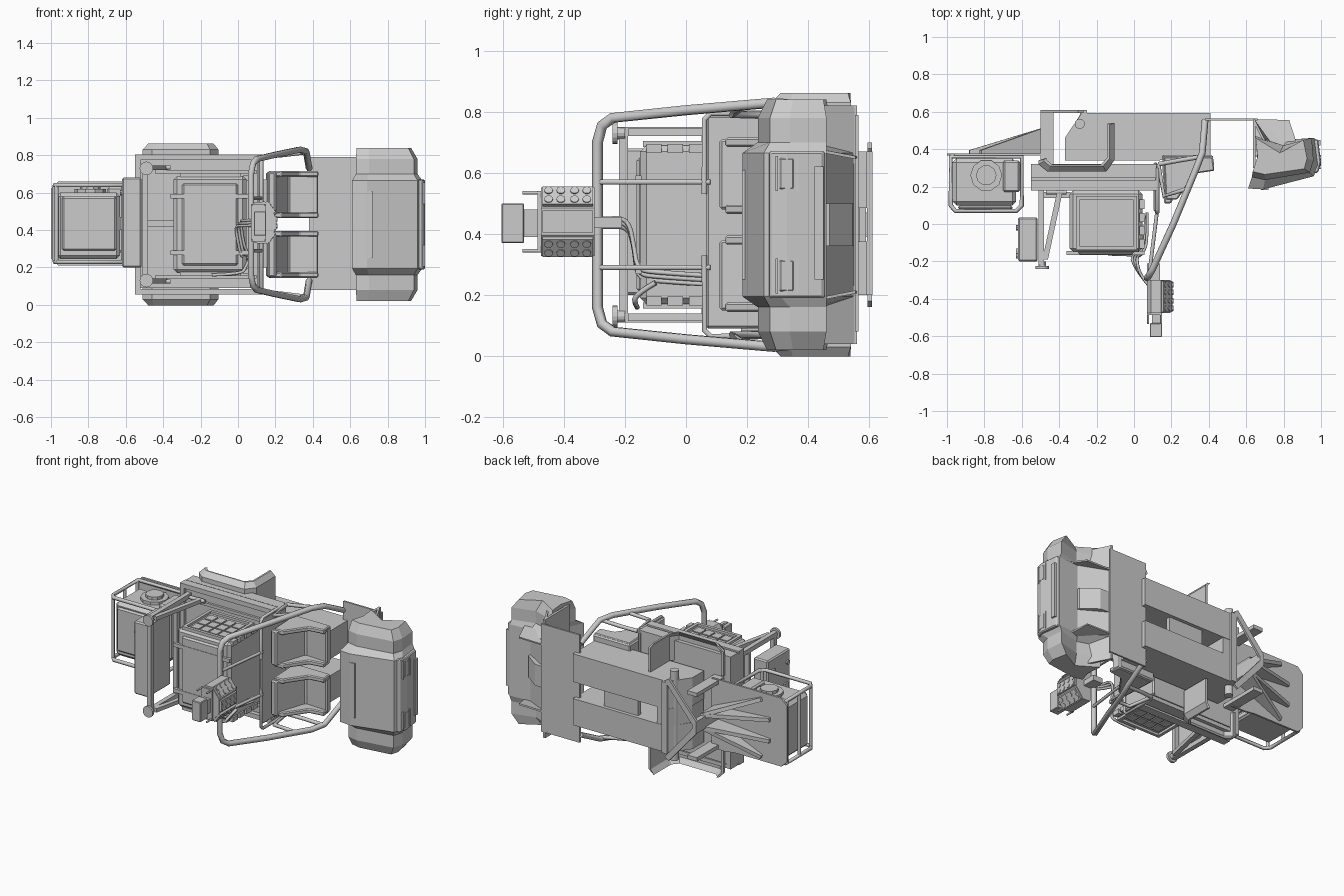
import bpy, bmesh
from math import cos, sin, pi
from mathutils import Vector

C = 0.43  # vehicle lies on its side: forward = +x, up = -y, lateral = z about C


def finish(name, bm, bevel=0.0):
    bmesh.ops.recalc_face_normals(bm, faces=bm.faces)
    me = bpy.data.meshes.new(name)
    bm.to_mesh(me)
    bm.free()
    ob = bpy.data.objects.new(name, me)
    bpy.context.collection.objects.link(ob)
    if bevel:
        m = ob.modifiers.new("bevel", "BEVEL")
        m.width, m.segments, m.limit_method = bevel, 1, "ANGLE"
    return ob


def loft(name, rings, bevel=0.0):
    bm = bmesh.new()
    vs = [[bm.verts.new(p) for p in r] for r in rings]
    n = len(vs[0])
    for a, b in zip(vs, vs[1:]):
        for i in range(n):
            j = (i + 1) % n
            bm.faces.new((a[i], a[j], b[j], b[i]))
    bm.faces.new(vs[0])
    bm.faces.new(vs[-1])
    return finish(name, bm, bevel)


def prism(name, pts, z0, z1, bevel=0.0):
    return loft(name, [[(x, y, z) for x, y in pts] for z in (z0, z1)], bevel)


def box(name, x0, x1, y0, y1, z0, z1, bevel=0.0):
    return prism(name, [(x0, y0), (x1, y0), (x1, y1), (x0, y1)], z0, z1, bevel)


def cyl(name, a, b, r, n=12):
    a, b = Vector(a), Vector(b)
    q = (b - a).to_track_quat("Z", "Y")
    ring = [q @ Vector((r * cos(2 * pi * i / n), r * sin(2 * pi * i / n), 0)) for i in range(n)]
    return loft(name, [[p + c for p in ring] for c in (a, b)])


def tube(name, pts, r, smooth=False, cyclic=False):
    cu = bpy.data.curves.new(name, "CURVE")
    cu.dimensions, cu.bevel_depth, cu.bevel_resolution, cu.use_fill_caps = "3D", r, 1, True
    sp = cu.splines.new("NURBS" if smooth else "POLY")
    sp.points.add(len(pts) - 1)
    for p, co in zip(sp.points, pts):
        p.co = (*co, 1)
    sp.use_cyclic_u = cyclic
    if smooth:
        sp.use_endpoint_u, sp.order_u, sp.resolution_u = True, 3, 4
    tmp = bpy.data.objects.new(name, cu)
    bpy.context.collection.objects.link(tmp)
    me = bpy.data.meshes.new_from_object(tmp.evaluated_get(bpy.context.evaluated_depsgraph_get()))
    bpy.data.objects.remove(tmp)
    ob = bpy.data.objects.new(name, me)
    bpy.context.collection.objects.link(ob)
    return ob


def side_box(name, s, x0, x1, y0, y1, w0, w1, bevel=0.0):
    return box(name, x0, x1, y0, y1, C + s * w0, C + s * w1, bevel)


def fin(name, pts, t=0.012):
    p = [Vector(q) for q in pts]
    n = (p[1] - p[0]).cross(p[2] - p[0]).normalized() * t / 2
    return loft(name, [[q + n for q in p], [q - n for q in p]])


# chassis tub: two sides, closed rear, long slot between, recessed middle panel
tub = [(-0.37, 0.34), (-0.37, 0.46), (-0.28, 0.593), (0.41, 0.593), (0.41, 0.37), (0.13, 0.34)]
prism("tub_side_low", tub, 0.2, 0.375)
prism("tub_side_high", tub, 0.485, 0.67)
box("tub_middle_panel", -0.05, 0.2, 0.54, 0.57, 0.37, 0.49)
prism("tub_rear", [(-0.365, 0.34), (-0.365, 0.46), (-0.285, 0.59), (-0.2, 0.59), (-0.2, 0.34)], 0.37, 0.49)
box("cab_floor_front", 0.38, 0.66, 0.553, 0.565, 0.08, 0.79)

# cargo bed with rim and front bulkhead
box("bed_floor", -0.53, 0.12, 0.2, 0.32, 0.09, 0.79)
for s in (-1, 1):
    side_box("bed_rail_upper", s, -0.55, 0.12, 0.18, 0.235, 0.345, 0.375)
    side_box("bed_rail_lower", s, -0.55, 0.12, 0.245, 0.32, 0.345, 0.37)
    side_box("bed_strip", s, -0.44, 0.1, 0.185, 0.21, 0.27, 0.29)
    tube("bulkhead_edge", [(0.125, 0.3, C + s * 0.365), (0.125, 0.08, C + s * 0.365), (0.125, 0.06, C + s * 0.345),
                           (0.125, 0.06, C + s * 0.1)], 0.01)
box("bed_end", -0.55, -0.52, 0.18, 0.32, 0.07, 0.79)
box("bulkhead", 0.105, 0.125, 0.065, 0.33, 0.09, 0.79, 0.008)

# engine box with frames, side grille and cap
box("engine_box", -0.345, 0.045, -0.15, 0.18, 0.17, 0.69, 0.02)
box("engine_cap", -0.3, 0.0, -0.162, -0.14, 0.21, 0.65, 0.01)
for z in (0.28, 0.58):
    box("engine_strap", -0.36, 0.055, -0.165, -0.145, z - 0.012, z + 0.012)
for s in (-1, 1):
    for x0, x1, y0, y1 in ((-0.31, 0.015, -0.14, -0.12), (-0.31, 0.015, 0.13, 0.15),
                           (-0.31, -0.29, -0.12, 0.13), (-0.005, 0.015, -0.12, 0.13)):
        side_box("engine_panel_frame", s, x0, x1, y0, y1, 0.255, 0.275)
    for i in range(4):
        for j in range(3):
            x, y = -0.275 + i * 0.066, -0.1 + j * 0.072
            side_box("engine_vent", s, x, x + 0.056, y, y + 0.062, 0.255, 0.266)
for y in (-0.13, -0.06, 0.01, 0.08):
    for z in (0.165, 0.665):
        box("engine_clip", 0.03, 0.055, y, y + 0.05, z, z + 0.03)

# rear rack: posts, braces, lamps on top, cross bars
for s in (-1, 1):
    w = lambda d: C + s * d
    side_box("rack_post", s, -0.51, -0.48, -0.22, 0.32, 0.29, 0.32)
    loft("rack_brace", [[(x, y, w(d)) for x, d in ((x0, .29), (x0 + .03, .29), (x0 + .03, .315), (x0, .315))]
                        for x0, y in ((-0.41, 0.18), (-0.49, -0.19))])
    cyl("rack_lamp", (-0.49, -0.24, w(0.3)), (-0.49, -0.225, w(0.3)), 0.036, 16)
    cyl("rack_lamp_base", (-0.49, -0.225, w(0.3)), (-0.49, -0.2, w(0.3)), 0.02)
    side_box("rack_leg", s, -0.5, -0.43, 0.31, 0.6, 0.2, 0.225)
    tube("rack_stay", [(-0.47, 0.17, w(0.305)), (-0.36, 0.17, w(0.305))], 0.012)
box("rack_top_bar", -0.51, -0.48, -0.22, -0.19, 0.13, 0.73)
box("rack_mid_bar", -0.51, -0.48, 0.05, 0.075, 0.13, 0.73)
box("rack_centre_bar", -0.48, -0.34, 0.14, 0.17, 0.42, 0.455)
box("rack_locker", -0.62, -0.515, -0.2, 0.035, 0.2, 0.68, 0.008)
box("rack_locker_latch", -0.63, -0.6, -0.17, -0.13, 0.4, 0.47)
for y in (-0.17, -0.02):
    cyl("rack_locker_knob", (-0.63, y, 0.6), (-0.615, y, 0.6), 0.015, 8)

# tail deck with tapering radiating fins underneath
deck = [(-1, 0.25), (-0.96, 0.21), (-0.62, 0.21), (-0.55, 0.2), (-0.45, 0.2),
        (-0.45, 0.66), (-0.55, 0.66), (-0.62, 0.66), (-0.96, 0.66), (-1, 0.62)]
loft("tail_deck", [[(x, y, z) for x, z in deck] for y in (0.365, 0.378)])
for s in (-1, 1):
    for tx, tw in ((-0.88, 0.07), (-0.82, 0.19)):
        fin("tail_fin", [(tx, 0.375, C + s * tw), (-0.47, 0.375, C + s * 0.04), (-0.47, 0.52, C + s * 0.04),
                         (tx, 0.395, C + s * tw)], 0.025)
    fin("rear_stay", [(-0.27, 0.602, C + s * 0.25), (-0.3, 0.602, C + s * 0.27), (-0.5, 0.602, C + s * 0.04),
                      (-0.47, 0.602, C + s * 0.015)], 0.015)
box("rear_cross_plate", -0.5, -0.47, 0.34, 0.61, 0.39, 0.47)
box("rear_beam", -0.29, -0.25, 0.592, 0.61, 0.2, 0.67)
cyl("rear_axle", (-0.29, 0.535, 0.14), (-0.29, 0.535, 0.73), 0.027, 14)

# generator inside a tube cage on the tail deck
box("generator_body", -0.97, -0.63, 0.1, 0.35, 0.245, 0.6, 0.02)
box("generator_side_unit", -0.7, -0.61, 0.17, 0.34, 0.28, 0.63, 0.01)
cyl("generator_drum", (-0.79, 0.26, 0.55), (-0.79, 0.26, 0.62), 0.085, 10)
cyl("generator_drum_cap", (-0.79, 0.26, 0.62), (-0.79, 0.26, 0.64), 0.055, 10)
box("generator_top_panel", -0.94, -0.65, 0.075, 0.1, 0.29, 0.58, 0.01)
for z in (0.23, 0.64):
    tube("cage_loop", [(-0.98, 0.36, z), (-0.98, 0.1, z), (-0.955, 0.07, z),
                       (-0.63, 0.07, z), (-0.6, 0.1, z), (-0.6, 0.36, z)], 0.012, cyclic=True)
for x, y in ((-0.97, 0.085), (-0.615, 0.085), (-0.98, 0.22), (-0.98, 0.35), (-0.6, 0.35)):
    tube("cage_bar", [(x, y, 0.23), (x, y, 0.64)], 0.011)

# rear wheel fenders: bent sheet with chamfered outer lip, open behind
outer = [(-0.105, 0.54), (-0.105, 0.34), (-0.15, 0.28), (-0.46, 0.28), (-0.51, 0.32), (-0.51, 0.34)]
inner = [(-0.12, 0.54), (-0.12, 0.345), (-0.157, 0.295), (-0.455, 0.295), (-0.495, 0.328), (-0.495, 0.34)]
lip = [(-0.13, 0.53), (-0.13, 0.35), (-0.165, 0.31), (-0.45, 0.31), (-0.48, 0.335), (-0.48, 0.345)]
lip_in = [(x + (-0.012 if x > -0.3 else 0.012), y + 0.008) for x, y in lip]
for s in (-1, 1):
    loft("rear_fender", [[(x, y, C + s * d) for x, y in p] for p, d in
                         ((outer + inner[::-1], 0.24), (outer + inner[::-1], 0.4), (lip + lip_in[::-1], 0.432))])

# roll cage
half = [(0.38, 0.555, 0.3), (0.365, 0.38, 0.39), (0.33, 0.29, 0.4), (0.21, 0.0, 0.375), (0.1, -0.24, 0.35),
        (0.08, -0.275, 0.325), (0.07, -0.29, 0.27)]
tube("roll_hoop", [(x, y, C + d) for x, y, d in half] + [(x, y, C - d) for x, y, d in half[::-1]], 0.018)
for s in (-1, 1):
    w = lambda d: C + s * d
    tube("cage_inner_brace", [(0.29, 0.19, w(0.39)), (0.16, 0.15, w(0.36)), (0.13, 0.32, w(0.36))], 0.012)
    tube("cage_seat_rail", [(0.13, 0.32, w(0.36)), (0.24, 0.34, w(0.37)), (0.36, 0.36, w(0.385))], 0.012)
    tube("cage_back_brace", [(0.08, -0.28, w(0.14)), (0.125, 0.08, w(0.14))], 0.01)

# bucket seats with slanted bolsters
for s in (-1, 1):
    w = lambda d: C + s * d
    prism("seat", [(0.15, 0.37), (0.42, 0.37), (0.43, 0.31), (0.27, 0.32), (0.2, 0.11), (0.16, 0.11)],
          w(0.05), w(0.28), 0.008)
    for d in (0.035, 0.255):
        prism("seat_bolster", [(0.16, 0.36), (0.42, 0.36), (0.43, 0.285), (0.33, 0.27), (0.23, 0.13), (0.17, 0.13)],
              w(d), w(d + 0.03), 0.006)

# front cowl: lofted faceted nose with raised hood centre and hollowed underside
centre = [(0.65, 0.55), (0.66, 0.30), (0.61, 0.19), (0.69, 0.185), (0.96, 0.255), (0.985, 0.31), (0.965, 0.46), (0.82, 0.45)]
cheek = [(0.65, 0.47), (0.66, 0.34), (0.63, 0.25), (0.7, 0.235), (0.94, 0.275), (0.96, 0.34), (0.95, 0.46), (0.8, 0.42)]
tip = [(0.65, 0.46), (0.66, 0.36), (0.635, 0.28), (0.7, 0.265), (0.91, 0.295), (0.925, 0.35), (0.905, 0.45), (0.78, 0.38)]
order = [(tip, 0.41), (cheek, 0.35), (cheek, 0.27), (centre, 0.235)]
rings = [(p, -d) for p, d in order] + [(p, d) for p, d in order[::-1]]
loft("front_cowl", [[(x, y, C + d) for x, y in p] for p, d in rings])
box("hood_ridge", 0.68, 0.72, 0.183, 0.2, 0.25, 0.61)

# firewall with flared wheel arch walls
box("firewall", 0.635, 0.65, 0.3, 0.56, 0.04, 0.82)
for s in (-1, 1):
    w = lambda d: C + s * d
    fin("arch_wall", [(0.64, 0.555, w(0.39)), (0.64, 0.555, w(0.2)), (0.75, 0.4, w(0.22)), (0.73, 0.38, w(0.39))])
    fin("arch_inner", [(0.64, 0.56, w(0.22)), (0.64, 0.36, w(0.25)), (0.88, 0.4, w(0.25)), (0.83, 0.555, w(0.22))], 0.01)

# grille panel, headlights
prism("grille_panel", [(0.95, 0.27), (0.985, 0.275), (1.0, 0.33), (0.985, 0.45), (0.95, 0.46)], 0.19, 0.67, 0.006)
for s in (-1, 1):
    side_box("headlight", s, 0.97, 1.0, 0.305, 0.355, 0.115, 0.22, 0.006)
    for y in (0.293, 0.36):
        side_box("headlight_trim", s, 0.97, 1.0, y, y + 0.008, 0.11, 0.225)
box("grille_slot", 0.97, 0.998, 0.42, 0.45, 0.25, 0.62)
prism("radiator_duct", [(0.65, 0.55), (0.72, 0.545), (0.82, 0.47), (0.82, 0.44), (0.65, 0.44)], 0.36, 0.5)

# mast lamp pod: faceted housing with lamp rows
pod = [(0.07, -0.08), (0.09, -0.11), (0.145, -0.112), (0.195, -0.045), (0.195, 0.045), (0.145, 0.112), (0.09, 0.11), (0.07, 0.08)]
loft("lamp_pod", [[(x, y, C + 0.01 + d) for x, d in pod] for y in (-0.475, -0.3)])
for cx, cz, nx, nz in ((0.195, 0.0, 1, 0), (0.17, 0.08, 0.8, 0.6), (0.17, -0.08, 0.8, -0.6)):
    c, n = Vector((cx, 0, C + 0.01 + cz)), Vector((nx, 0, nz))
    t = Vector((-nz, 0, nx)) * 0.036
    loft("lamp_panel", [[c + k * t + n * h + Vector((0, y, 0)) for k, y in ((-1, -.47), (1, -.47), (1, -.305), (-1, -.305))]
                        for h in (-0.005, 0.012)])
    for y in (-0.45, -0.41, -0.365, -0.325):
        for k in (-0.5, 0.5):
            p = c + t * k + Vector((0, y, 0))
            cyl("lamp", p, p + n * 0.016, 0.014, 10)
box("pod_top_unit", 0.085, 0.15, -0.605, -0.53, 0.37, 0.5, 0.004)
box("pod_top_neck", 0.095, 0.14, -0.535, -0.47, 0.39, 0.48)
box("pod_top_bracket", 0.07, 0.15, -0.487, -0.475, 0.34, 0.54)
for z in (0.345, 0.535):
    for x in (0.075, 0.145):
        tube("pod_rod", [(x, -0.475, z), (x, -0.535, z)], 0.006)
box("pod_mount", 0.07, 0.14, -0.31, -0.21, 0.42, 0.455)

# cables from pod to engine box
for i in range(3):
    o = 0.014 * (i - 1)
    tube("cable", [(0.08, -0.33, 0.44 + o), (0.03, -0.27, 0.435 + o), (0.0 + o, -0.19, 0.44 + o), (0.01 + o, -0.17, 0.36),
                   (0.03 + o, -0.16, 0.27 + o), (0.06 + o, -0.1, 0.26 + o), (0.07, 0.06, 0.25 + o)], 0.008, True)
tube("side_hose", [(0.06, -0.1, 0.24), (0.04, -0.17, 0.2), (0.02, -0.165, 0.165), (-0.14, -0.16, 0.16)], 0.009, True)
